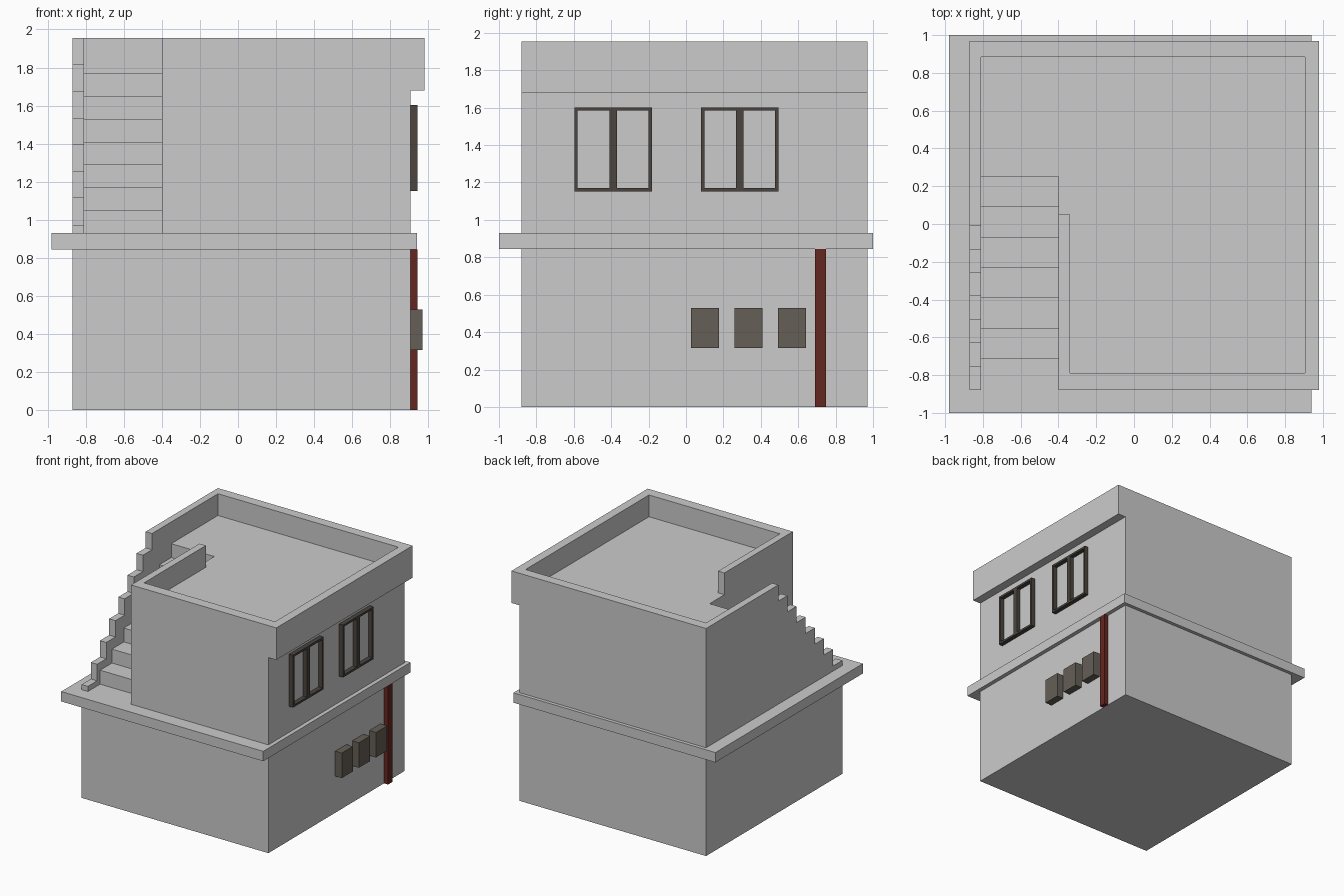
import bpy, bmesh

if "Cube" in bpy.data.objects:
    bpy.data.objects.remove(bpy.data.objects["Cube"])


def prism(name, pts, axis, lo, hi, mat=None):
    """Extrude a 2D outline along an axis: x -> (y,z), y -> (x,z), z -> (x,y)."""
    i = "xyz".index(axis)

    def place(p, d):
        c = list(p)
        c.insert(i, d)
        return c

    bm = bmesh.new()
    face = bm.faces.new([bm.verts.new(place(p, lo)) for p in pts])
    ext = bmesh.ops.extrude_face_region(bm, geom=[face])
    for v in ext["geom"]:
        if isinstance(v, bmesh.types.BMVert):
            v.co[i] = hi
    bmesh.ops.recalc_face_normals(bm, faces=bm.faces)
    me = bpy.data.meshes.new(name)
    bm.to_mesh(me)
    bm.free()
    ob = bpy.data.objects.new(name, me)
    bpy.context.collection.objects.link(ob)
    if mat:
        me.materials.append(mat)
    return ob


def rect(a0, a1, b0, b1):
    return [(a0, b0), (a1, b0), (a1, b1), (a0, b1)]


def box(name, x, y, z, mat=None):
    return prism(name, rect(*x, *y), "z", z[0], z[1], mat)


def material(name, rgb):
    m = bpy.data.materials.new(name)
    m.diffuse_color = (*rgb, 1)
    m.use_nodes = True
    m.node_tree.nodes["Principled BSDF"].inputs["Base Color"].default_value = m.diffuse_color
    return m


def cut(target, cutter):
    cutter.hide_render = True
    cutter.hide_set(True)
    mod = target.modifiers.new(cutter.name, "BOOLEAN")
    mod.operation = "DIFFERENCE"
    mod.solver = "EXACT"
    mod.object = cutter


def stepped_void(name, start, y0, dy, z0, dz, n, x0, x1):
    """Everything above a flight of n rising steps."""
    pts = [(-1.1, start)]
    for k in range(n):
        y = y0 + k * dy
        pts += [(y, start if k == 0 else z0 + (k - 1) * dz), (y, z0 + k * dz)]
    pts[-1] = (pts[-1][0], 2.2)
    pts.append((-1.1, 2.2))
    return prism(name, pts, "x", x0, x1)


frame_mat = material("window_frame", (0.07, 0.06, 0.05))
box_mat = material("meter_box", (0.13, 0.115, 0.095))
pipe_mat = material("red_pipe", (0.13, 0.02, 0.014))

WALL = 0.905
FLOOR = 1.768

# Ground storey and the slab between storeys
box("ground_floor", (-0.87, WALL), (-0.88, 0.97), (0, 0.845))
box("floor_slab", (-0.98, 0.94), (-1, 1), (0.845, 0.93))

# Upper storey with the parapet overhanging on the right
upper = prism("upper_floor", [(-0.87, 0.93), (WALL, 0.93), (WALL, 1.68), (0.98, 1.68),
                              (0.98, 1.955), (-0.87, 1.955)], "y", -0.88, 0.97)

# Outside stairs up to the roof
cut(upper, stepped_void("stair_void", 0.85, -0.715, 0.161, 1.05, 0.1197, 7, -0.81, -0.40))
# Stepped side wall of the stairs
cut(upper, stepped_void("side_wall_void", 0.974, -0.755, 0.1242, 1.116, 0.14, 7, -1.1, -0.7))
# Roof terrace sunk behind the parapet
cut(upper, prism("terrace_void", [(-0.81, 0.885), (WALL, 0.885), (WALL, -0.79), (-0.34, -0.79),
                                  (-0.34, 0.05), (-0.81, 0.05)], "z", FLOOR, 2.2))

# Two double windows, frames only
for k, y in enumerate((-0.39, 0.288)):
    h, t, z0, z1 = 0.207, 0.018, 1.152, 1.602
    x = (WALL, 0.942)
    for s, lo in (("left", y - h), ("right", y + h - t)):
        box(f"window_{k + 1}_{s}_jamb", x, (lo, lo + t), (z0, z1), frame_mat)
    for s, lo in (("sill", z0), ("head", z1 - t)):
        box(f"window_{k + 1}_{s}", x, (y - h + t, y + h - t), (lo, lo + t), frame_mat)
    box(f"window_{k + 1}_mullion", x, (y - 0.02, y + 0.02), (z0 + t, z1 - t), frame_mat)

# Row of wall boxes
for k in range(3):
    y = 0.102 + k * 0.232
    box(f"wall_box_{k + 1}", (WALL, 0.968), (y - 0.075, y + 0.075), (0.315, 0.53), box_mat)

# Red downpipe
box("downpipe", (WALL, 0.943), (0.69, 0.748), (0, 0.845), pipe_mat)
